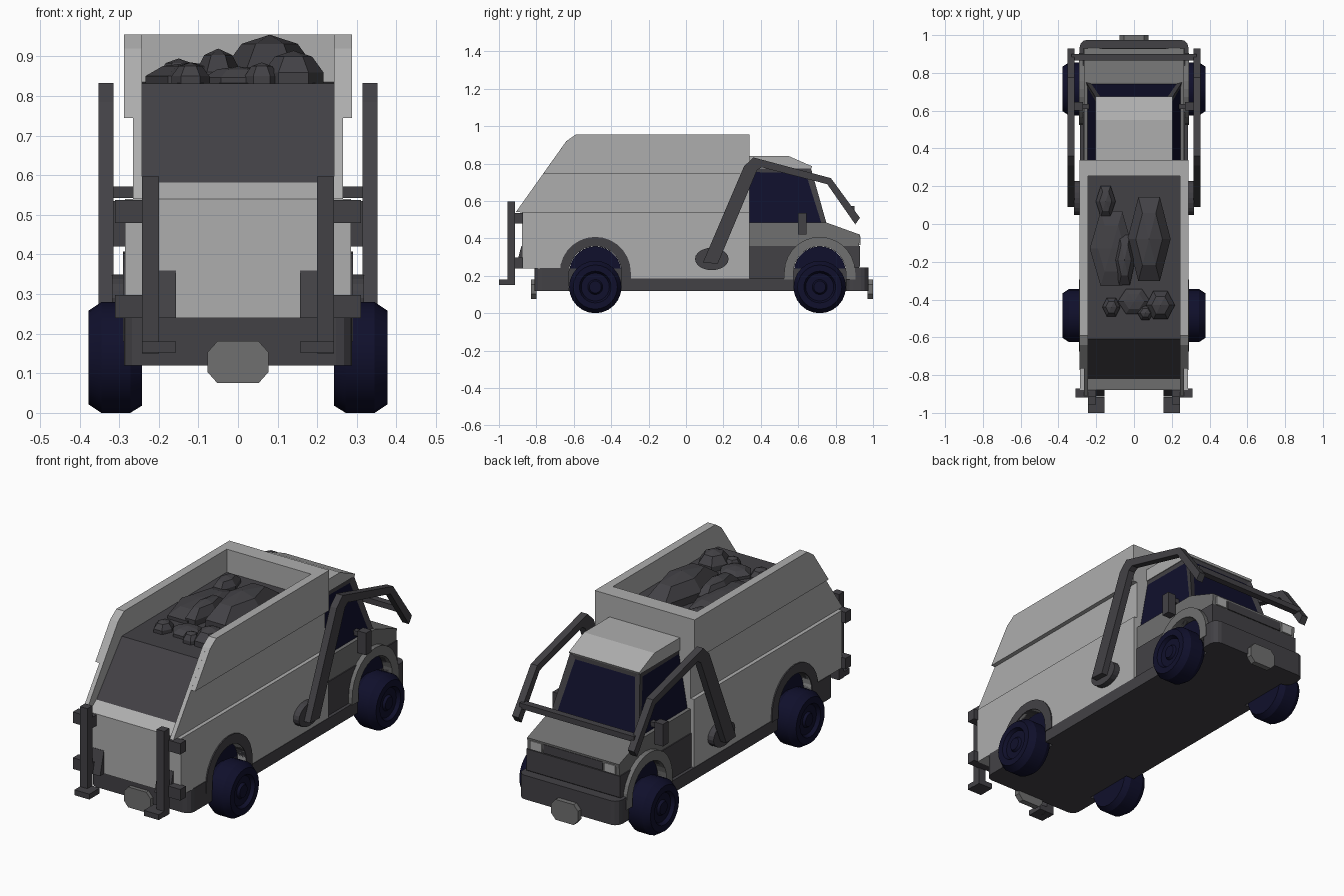
import bpy, bmesh, math
from mathutils import Matrix, Vector

cube = bpy.data.objects.get("Cube")
if cube:
    bpy.data.objects.remove(cube, do_unlink=True)


def material(name, r, g, b):
    m = bpy.data.materials.new(name)
    m.use_nodes = True
    m.diffuse_color = (r, g, b, 1)
    bsdf = next(n for n in m.node_tree.nodes if n.type == 'BSDF_PRINCIPLED')
    bsdf.inputs["Base Color"].default_value = (r, g, b, 1)
    bsdf.inputs["Roughness"].default_value = 0.7
    return m


LIGHT = material("light grey paint", 0.42, 0.42, 0.42)
MID = material("mid grey paint", 0.16, 0.16, 0.16)
DARK = material("dark grey metal", 0.055, 0.053, 0.06)
NAVY = material("navy black", 0.005, 0.005, 0.025)


def finish(name, bm, *mats):
    bmesh.ops.recalc_face_normals(bm, faces=bm.faces)
    mesh = bpy.data.meshes.new(name)
    bm.to_mesh(mesh)
    bm.free()
    ob = bpy.data.objects.new(name, mesh)
    bpy.context.collection.objects.link(ob)
    for m in mats:
        mesh.materials.append(m)
    return ob


def prism(name, profile, x0, x1, mat):
    """Side profile (y, z) extruded from x0 to x1."""
    bm = bmesh.new()
    face = bm.faces.new([bm.verts.new((x0, y, z)) for y, z in profile])
    ext = bmesh.ops.extrude_face_region(bm, geom=[face])["geom"]
    bmesh.ops.translate(bm, vec=(x1 - x0, 0, 0),
                        verts=[v for v in ext if isinstance(v, bmesh.types.BMVert)])
    return finish(name, bm, mat)


def pair(name, profile, x0, x1, mat):
    prism("left_" + name, profile, x0, x1, mat)
    prism("right_" + name, profile, -x0, -x1, mat)


def rect(y0, y1, z0, z1):
    return [(y0, z0), (y1, z0), (y1, z1), (y0, z1)]


def arch(cy, r, base=0.18, cz=0.218, n=14):
    """Wheel opening outline running from low y to high y."""
    top = [(cy - r * math.cos(math.pi * i / n), cz + r * math.sin(math.pi * i / n))
           for i in range(n + 1)]
    return [(cy - r, base)] + top + [(cy + r, base)]


def round_ends(ob, width):
    """Round the upright corners of a bumper."""
    bm = bmesh.new()
    bm.from_mesh(ob.data)
    edges = [e for e in bm.edges
             if abs(e.verts[0].co.z - e.verts[1].co.z) > 0.05
             and abs(e.verts[0].co.y) > 0.75]
    bmesh.ops.bevel(bm, geom=edges, offset=width, segments=3, profile=0.5,
                    affect='EDGES')
    bm.to_mesh(ob.data)
    bm.free()


REAR, FRONT, R = -0.485, 0.715, 0.14

# Chassis, side sills and bumpers
prism("chassis_core", rect(-0.79, 0.92, 0.12, 0.24), -0.24, 0.24, DARK)
pair("side_sill", rect(REAR + R, FRONT - R, 0.12, 0.185), 0.23, 0.287, DARK)
round_ends(prism("rear_bumper", rect(-0.81, REAR - R, 0.12, 0.242), -0.288, 0.288, DARK), 0.04)
round_ends(prism("front_bumper", rect(FRONT + R, 0.975, 0.12, 0.245), -0.288, 0.288, DARK), 0.04)

# Lower body with open wheel arches
prism("lower_body",
      [(0.34, 0.18), (0.34, 0.54), (-0.878, 0.54), (-0.878, 0.24), (-0.66, 0.24)]
      + arch(REAR, R), -0.285, 0.285, LIGHT)
prism("rear_sill", [(-0.878, 0.53), (-0.878, 0.54), (-0.82, 0.582), (-0.8, 0.53)],
      -0.245, 0.245, LIGHT)

# Wheel wells and arch trims
for label, cy, mat in (("rear", REAR, DARK), ("front", FRONT, MID)):
    prism(label + "_wheel_well", arch(cy, R - 0.001), -0.24, 0.24, NAVY)
    pair(label + "_arch_trim", arch(cy, R + 0.05) + arch(cy, R)[::-1], 0.24, 0.291, mat)

# Hopper walls, open at the back
slope = [(-0.64, 0.92), (-0.59, 0.955)]
pair("hopper_side", [(0.34, 0.53), (-0.91, 0.54)] + slope + [(0.34, 0.955)], 0.243, 0.265, LIGHT)
pair("hopper_upper_panel", [(0.34, 0.745), (-0.764, 0.745)] + slope + [(0.34, 0.955)],
     0.244, 0.288, LIGHT)
prism("hopper_front_wall", rect(0.255, 0.34, 0.53, 0.955), -0.25, 0.25, LIGHT)

# Load bed and rocks
prism("load", [(-0.82, 0.53), (-0.82, 0.58), (-0.61, 0.832), (0.26, 0.835), (0.26, 0.53)],
      -0.243, 0.243, DARK)
rocks = [(0.08, -0.08, 0.12, 0.27, 0.12), (-0.05, -0.19, 0.06, 0.16, 0.085),
         (-0.15, 0.12, 0.055, 0.1, 0.06), (-0.12, -0.44, 0.05, 0.06, 0.05),
         (0.14, -0.43, 0.08, 0.09, 0.08), (0.06, -0.47, 0.045, 0.045, 0.05),
         (-0.12, -0.13, 0.12, 0.24, 0.05), (0.0, -0.41, 0.09, 0.08, 0.04)]
for i, (x, y, sx, sy, sz) in enumerate(rocks):
    bm = bmesh.new()
    bmesh.ops.create_uvsphere(bm, u_segments=6, v_segments=5, radius=1)
    bmesh.ops.transform(bm, verts=bm.verts, matrix=Matrix.Translation((x, y, 0.835))
                        @ Matrix.Diagonal((sx, sy, sz, 1)) @ Matrix.Rotation(math.pi / 6, 4, 'Z'))
    finish("rock_%d" % (i + 1), bm, DARK)

# Cab lower half, hood and headlights
prism("cab_base", [(0.93, 0.25), (0.93, 0.36), (0.34, 0.36), (0.34, 0.18)]
      + arch(FRONT, R), -0.27, 0.27, DARK)
prism("cab_belt_and_hood", [(0.34, 0.36), (0.925, 0.36), (0.93, 0.42), (0.75, 0.485), (0.34, 0.485)],
      -0.265, 0.265, MID)
prism("grille", rect(0.92, 0.932, 0.365, 0.41), -0.17, 0.17, DARK)
pair("headlight", rect(0.92, 0.934, 0.365, 0.41), 0.18, 0.245, LIGHT)

# Cab upper half with inset windows
bm = bmesh.new()
bottom = [bm.verts.new((x, y, 0.45)) for x, y in ((-0.26, 0.31), (0.26, 0.31), (0.26, 0.76), (-0.26, 0.76))]
top = [bm.verts.new((x, y, 0.785)) for x, y in ((-0.2, 0.31), (0.2, 0.31), (0.2, 0.665), (-0.2, 0.665))]
bm.faces.new(bottom)
bm.faces.new(top)
sides = [bm.faces.new((bottom[i], bottom[(i + 1) % 4], top[(i + 1) % 4], top[i])) for i in range(4)]
bmesh.ops.recalc_face_normals(bm, faces=bm.faces)
panes = sides[1:]
bmesh.ops.inset_individual(bm, faces=panes, thickness=0.042, depth=-0.008)
for pane in panes:
    pane.material_index = 1
finish("cab_frame", bm, DARK, NAVY)
prism("cab_roof", [(0.33, 0.775), (0.33, 0.84), (0.55, 0.84), (0.675, 0.785), (0.67, 0.775)],
      -0.203, 0.203, LIGHT)

# Side mirrors
pair("mirror", rect(0.6, 0.645, 0.42, 0.535), 0.27, 0.318, DARK)
pair("mirror_stay", rect(0.61, 0.635, 0.5, 0.525), 0.23, 0.28, DARK)

# Loader arms with pivots and cross bar
pair("loader_arm", [(0.09, 0.27), (0.31, 0.785), (0.36, 0.833), (0.775, 0.722), (0.93, 0.51),
                    (0.905, 0.475), (0.755, 0.69), (0.405, 0.78), (0.38, 0.765), (0.17, 0.265)],
     0.315, 0.352, DARK)
pivot = [(0.138 + 0.09 * math.cos(a * math.pi / 10), 0.29 + 0.06 * math.sin(a * math.pi / 10))
         for a in range(20)]
pair("arm_pivot", pivot, 0.27, 0.318, DARK)
prism("arm_cross_bar", rect(0.865, 0.9, 0.543, 0.572), -0.33, 0.33, DARK)

# Rear lift posts, feet and brackets
pair("lift_post", rect(-0.955, -0.913, 0.15, 0.597), 0.2, 0.243, DARK)
pair("lift_foot", rect(-1.0, -0.915, 0.152, 0.18), 0.157, 0.243, DARK)
pair("upper_post_bracket", rect(-0.918, -0.872, 0.48, 0.537), 0.2, 0.31, DARK)
pair("lower_post_bracket", rect(-0.918, -0.872, 0.24, 0.298), 0.2, 0.31, DARK)
pair("post_gusset", [(-0.87, 0.24), (-0.912, 0.24), (-0.88, 0.36), (-0.87, 0.36)], 0.157, 0.243, DARK)

# Octagonal plates at both ends
for label, y0, y1 in (("rear", -0.83, -0.8), ("front", 0.97, 1.0)):
    bm = bmesh.new()
    outline = [(sx * x, 0.128 + sz * z) for sx, sz, pts in
               ((1, 1, ((0.077, 0.025), (0.052, 0.053))), (-1, 1, ((0.052, 0.053), (0.077, 0.025))),
                (-1, -1, ((0.077, 0.025), (0.052, 0.053))), (1, -1, ((0.052, 0.053), (0.077, 0.025))))
               for x, z in pts]
    face = bm.faces.new([bm.verts.new((x, y0, z)) for x, z in outline])
    ext = bmesh.ops.extrude_face_region(bm, geom=[face])["geom"]
    bmesh.ops.translate(bm, vec=(0, y1 - y0, 0),
                        verts=[v for v in ext if isinstance(v, bmesh.types.BMVert)])
    finish(label + "_plate", bm, MID)

# Wheels: tyre and hub turned in one profile
section = [(0.243, 0), (0.243, 0.122), (0.272, R), (0.345, R), (0.378, 0.118), (0.378, 0.085),
           (0.36, 0.075), (0.36, 0.04), (0.372, 0.032), (0.372, 0)]
for side, sx in (("left", 1), ("right", -1)):
    for label, cy in (("rear", REAR), ("front", FRONT)):
        bm = bmesh.new()
        verts = [bm.verts.new((sx * x, cy, R + r)) for x, r in section]
        edges = [bm.edges.new(e) for e in zip(verts, verts[1:])]
        bmesh.ops.spin(bm, geom=verts + edges, cent=(0, cy, R), axis=(1, 0, 0),
                       angle=math.tau, steps=24, use_duplicate=False)
        bmesh.ops.remove_doubles(bm, verts=bm.verts, dist=0.0005)
        wheel = finish("%s_%s_wheel" % (side, label), bm, NAVY)
        bpy.ops.object.select_all(action='DESELECT')
        wheel.select_set(True)
        bpy.context.view_layer.objects.active = wheel
        bpy.ops.object.shade_smooth_by_angle(angle=math.radians(30))
